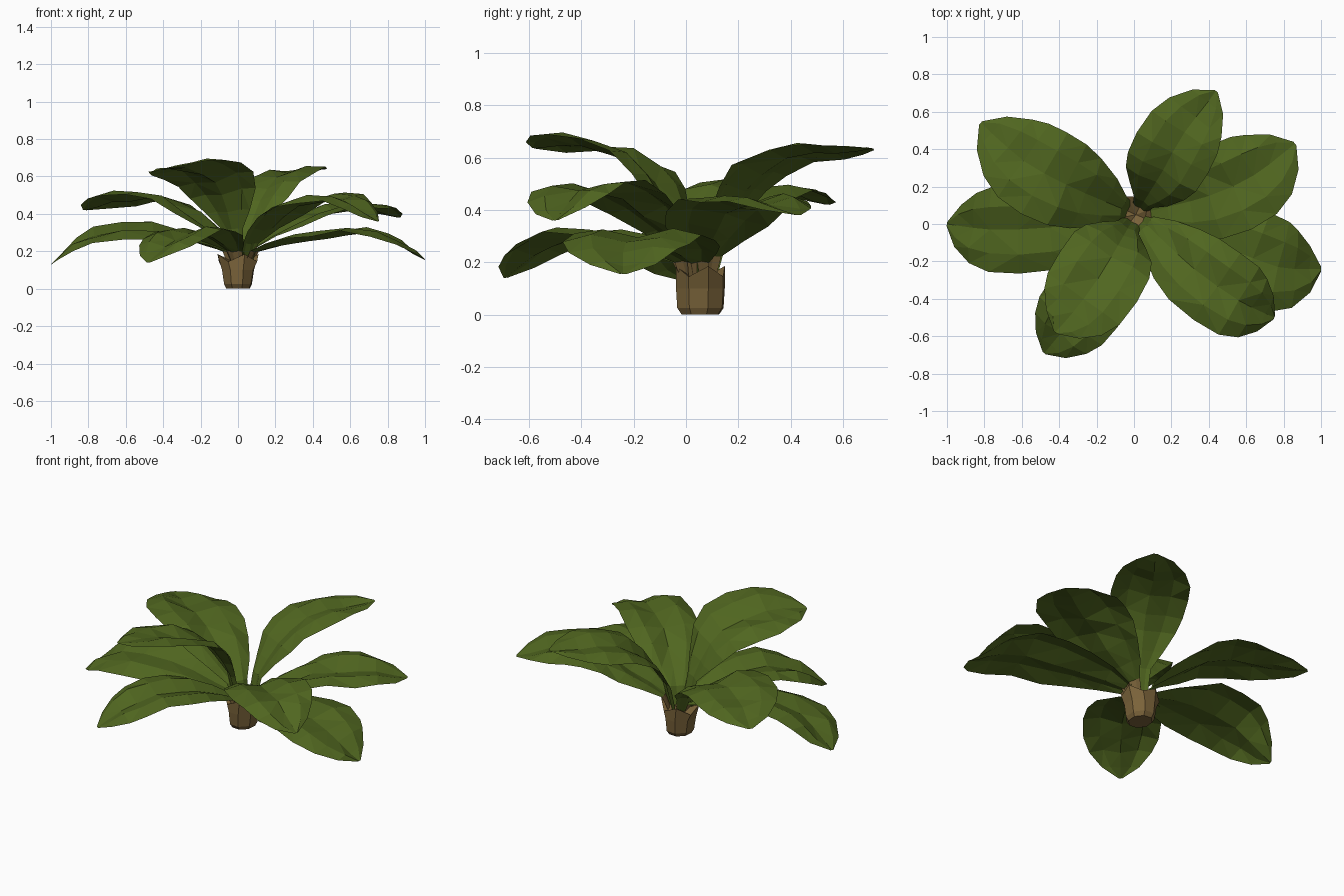
import bpy, bmesh, math, random
from mathutils import Vector, Matrix

random.seed(4)
if "Cube" in bpy.data.objects:
    bpy.data.objects.remove(bpy.data.objects["Cube"])


def material(name, colour):
    m = bpy.data.materials.new(name)
    m.use_nodes = True
    m.diffuse_color = colour
    m.node_tree.nodes["Principled BSDF"].inputs["Base Color"].default_value = colour
    return m


GREEN = material("leaf green", (0.08, 0.132, 0.014, 1))
BROWN = material("stem brown", (0.195, 0.125, 0.042, 1))
CENTRE = Vector((0.01, 0.05, 0))
SPAN = (-1, -0.55, 0, 0.55, 1)          # positions across a leaf
LIFT = (0.0, 0.08, -0.06, 0.08, 0.0)    # folded cross-section
WIDTHS = (0.18, 0.27, 0.55, 0.82, 0.96, 1.0, 0.96, 0.8, 0.48, 0.05)


def finish(bm, name):
    mesh = bpy.data.meshes.new(name)
    for m in (GREEN, BROWN):
        mesh.materials.append(m)
    bm.to_mesh(mesh)
    bm.free()
    ob = bpy.data.objects.new(name, mesh)
    bpy.context.collection.objects.link(ob)


def spline(p, i, t):
    # point on a smooth curve between p[i] and p[i + 1]
    a, b, c = p[max(i - 1, 0)], p[i], p[i + 1]
    d = p[min(i + 2, len(p) - 1)]
    return b + (c - a) * t / 2 + (a * 2 - b * 5 + c * 4 - d) * t * t / 2 \
        + (b * 3 - a - c * 3 + d) * t ** 3 / 2


def leaf(name, middle, outer, tip, half_width, roll, rise):
    """Arched leaf along a spine; a positive roll lowers its right side."""
    middle, outer, tip = Vector(middle), Vector(outer), Vector(tip)
    out = (middle - CENTRE).to_2d().normalized().to_3d()
    base = CENTRE + out * 0.03 + Vector((0, 0, 0.09))
    neck = CENTRE + out * 0.08 + Vector((0, 0, rise))
    p = [base, neck, middle, outer, tip]
    spine = [base]
    for i, steps in enumerate((1, 3, 2, 3)):
        spine += [spline(p, i, (k + 1) / steps) for k in range(steps)]
    bm = bmesh.new()
    rows = []
    last = len(spine) - 1
    for i, (point, w) in enumerate(zip(spine, WIDTHS)):
        ahead = spine[min(i + 1, last)] - spine[max(i - 1, 0)]
        flat = ahead.to_2d().normalized().to_3d()
        turn = Matrix.Rotation(math.radians(roll) * min(1, i / 4), 3, flat)
        side = turn @ flat.cross(Vector((0, 0, 1)))
        up = side.cross(ahead.normalized())
        w *= half_width
        row = []
        for s, lift in zip(SPAN, LIFT):
            wobble = random.uniform(-0.05, 0.05) * w
            row.append(bm.verts.new(point + side * s * w + up * (lift * w + wobble)))
        rows.append(row)
    for i, (a, b) in enumerate(zip(rows, rows[1:])):
        for k in range(len(SPAN) - 1):
            f = bm.faces.new((a[k], a[k + 1], b[k + 1], b[k]))
            # brown only where the stem leaves the trunk
            f.material_index = int(i == 0 and f.calc_center_median().z < 0.16)
    bmesh.ops.triangulate(bm, faces=bm.faces[:])
    finish(bm, name)


# Low tier
leaf("low_leaf_right", (-0.45, -0.02, 0.31), (-0.77, -0.03, 0.285), (-1, 0, 0.13), 0.24, -10, 0.2)
leaf("low_leaf_left", (0.48, -0.12, 0.29), (0.77, -0.23, 0.28), (1, -0.24, 0.155), 0.26, 0, 0.2)
leaf("low_leaf_front", (-0.19, -0.31, 0.31), (-0.34, -0.52, 0.275), (-0.48, -0.69, 0.14), 0.22, 0, 0.2)
# Middle tier
leaf("middle_leaf_front", (0.32, -0.24, 0.45), (0.56, -0.41, 0.48), (0.75, -0.5, 0.36), 0.22, 5, 0.24)
leaf("middle_leaf_right", (-0.36, 0.21, 0.46), (-0.59, 0.34, 0.485), (-0.82, 0.54, 0.42), 0.25, 5, 0.24)
leaf("middle_leaf_left", (0.4, 0.15, 0.39), (0.64, 0.26, 0.44), (0.86, 0.43, 0.38), 0.25, 0, 0.22)
# High tier
leaf("high_leaf_back", (0.15, 0.28, 0.55), (0.27, 0.49, 0.62), (0.44, 0.71, 0.635), 0.22, -5, 0.3)
leaf("high_leaf_front", (-0.12, -0.17, 0.58), (-0.27, -0.4, 0.65), (-0.42, -0.58, 0.635), 0.25, 10, 0.32)

# Trunk: a faceted cup that flares from side to side
bm = bmesh.new()
rings = []
for z, rx, ry in ((0, 0.065, 0.075), (0.025, 0.078, 0.093), (0.1, 0.09, 0.098), (0.165, 0.115, 0.098)):
    rings.append([])
    for k in range(8):
        a = math.tau * (k + 0.4) / 8
        height = z + (0.02 * (-1) ** k if z > 0.15 else 0)
        rings[-1].append(bm.verts.new((rx * math.cos(a), 0.055 + ry * math.sin(a), height)))
for a, b in zip(rings, rings[1:]):
    for k in range(8):
        n = (k + 1) % 8
        bm.faces.new((a[k], a[n], b[n], b[k]))
bm.faces.new(rings[0][::-1])
# Sunken crown between the leaf stems
crown = bm.verts.new((0.01, 0.05, 0.13))
for k in range(8):
    bm.faces.new((rings[-1][k], rings[-1][(k + 1) % 8], crown))
for f in bm.faces:
    f.material_index = 1
finish(bm, "trunk")
